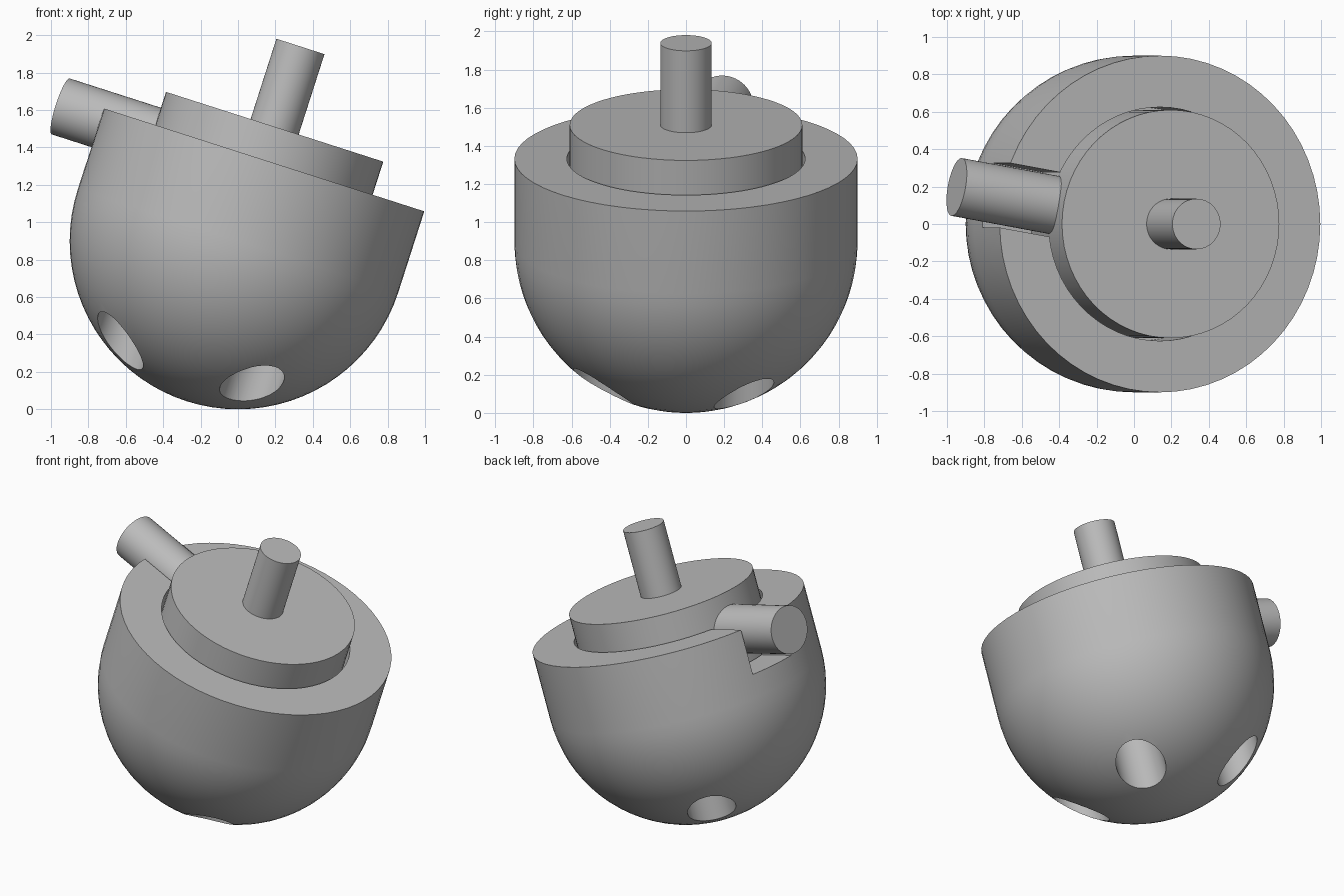
import bpy, bmesh, math
from mathutils import Matrix

old = bpy.data.objects.get("Cube")
if old:
    bpy.data.objects.remove(old, do_unlink=True)

# One flat grey for everything
grey = bpy.data.materials.new("plain_grey")
grey.use_nodes = True
grey.diffuse_color = (0.5, 0.5, 0.5, 1)
grey.node_tree.nodes["Principled BSDF"].inputs["Base Color"].default_value = (0.5, 0.5, 0.5, 1)

# The whole assembly leans towards +x, around the centre of the round bottom
LEAN = Matrix.Translation((0, 0, 0.9)) @ Matrix.Rotation(math.radians(17.8), 4, 'Y')
SPIN = Matrix.Rotation(math.radians(170), 4, 'Z')   # direction of the side pipe
R = 0.9
RIM = 0.455
BORE = 0.157


def make(name, bm):
    bmesh.ops.recalc_face_normals(bm, faces=bm.faces)
    mesh = bpy.data.meshes.new(name)
    bm.to_mesh(mesh)
    bm.free()
    mesh.transform(LEAN)
    mesh.materials.append(grey)
    ob = bpy.data.objects.new(name, mesh)
    bpy.context.collection.objects.link(ob)
    return ob


def rod(name, radius, z0, z1, place=Matrix(), sides=48):
    bm = bmesh.new()
    bmesh.ops.create_cone(bm, cap_ends=True, segments=sides, radius1=radius, radius2=radius,
                          depth=z1 - z0, matrix=place @ Matrix.Translation((0, 0, (z0 + z1) / 2)))
    return make(name, bm)


def block(name, x0, x1, half_width, z0, z1):
    bm = bmesh.new()
    size = Matrix.Diagonal((x1 - x0, 2 * half_width, z1 - z0, 1))
    bmesh.ops.create_cube(bm, size=1, matrix=SPIN @ Matrix.Translation(
        ((x0 + x1) / 2, 0, (z0 + z1) / 2)) @ size)
    return make(name, bm)


def smooth(ob):
    bpy.ops.object.select_all(action='DESELECT')
    ob.select_set(True)
    bpy.context.view_layer.objects.active = ob
    bpy.ops.object.shade_smooth_by_angle(angle=math.radians(30))


def cut(ob, cutter):
    mod = ob.modifiers.new("cut", 'BOOLEAN')
    mod.operation = 'DIFFERENCE'
    mod.solver = 'EXACT'
    mod.object = cutter
    bpy.context.view_layer.objects.active = ob
    bpy.ops.object.modifier_apply(modifier=mod.name)
    bpy.data.objects.remove(cutter, do_unlink=True)


# Bowl: half sphere below, straight wall above, revolved from a profile
bm = bmesh.new()
steps = 20
angles = [math.pi / 2 * i / steps for i in range(steps + 1)]
profile = [(R * math.sin(a), -R * math.cos(a)) for a in angles] + [(R, RIM), (0, RIM)]
verts = [bm.verts.new((x, 0, z)) for x, z in profile]
edges = [bm.edges.new(pair) for pair in zip(verts, verts[1:])]
bmesh.ops.spin(bm, geom=verts + edges, cent=(0, 0, 0), axis=(0, 0, 1),
               angle=2 * math.pi, steps=64)
bmesh.ops.remove_doubles(bm, verts=bm.verts, dist=1e-4)
bmesh.ops.dissolve_degenerate(bm, dist=1e-5, edges=bm.edges)
bowl = make("bowl", bm)

# Recess for the disc, slot for the pipe, and four bores in the bottom
cut(bowl, rod("recess_cutter", 0.625, 0.1, 0.8, sides=64))
cut(bowl, block("slot_cutter", 0.4, 1.2, 0.175, 0.15, 0.8))
for k in range(4):
    turn = Matrix.Rotation(math.radians(35 + 90 * k), 4, 'Z')
    cut(bowl, rod("bore_cutter", BORE, -1.2, -0.1, turn @ Matrix.Translation((0.53, 0, 0))))
smooth(bowl)

# Disc with its upright stem
smooth(rod("disc", 0.61, 0.1, 0.641, sides=64))
smooth(rod("stem", 0.135, 0.6, 1.092))

# Side pipe leaving through the slot
lay = SPIN @ Matrix.Translation((0, 0, 0.395)) @ Matrix.Rotation(math.pi / 2, 4, 'Y')
smooth(rod("side_pipe", BORE, 0.5, 1.14, lay))
